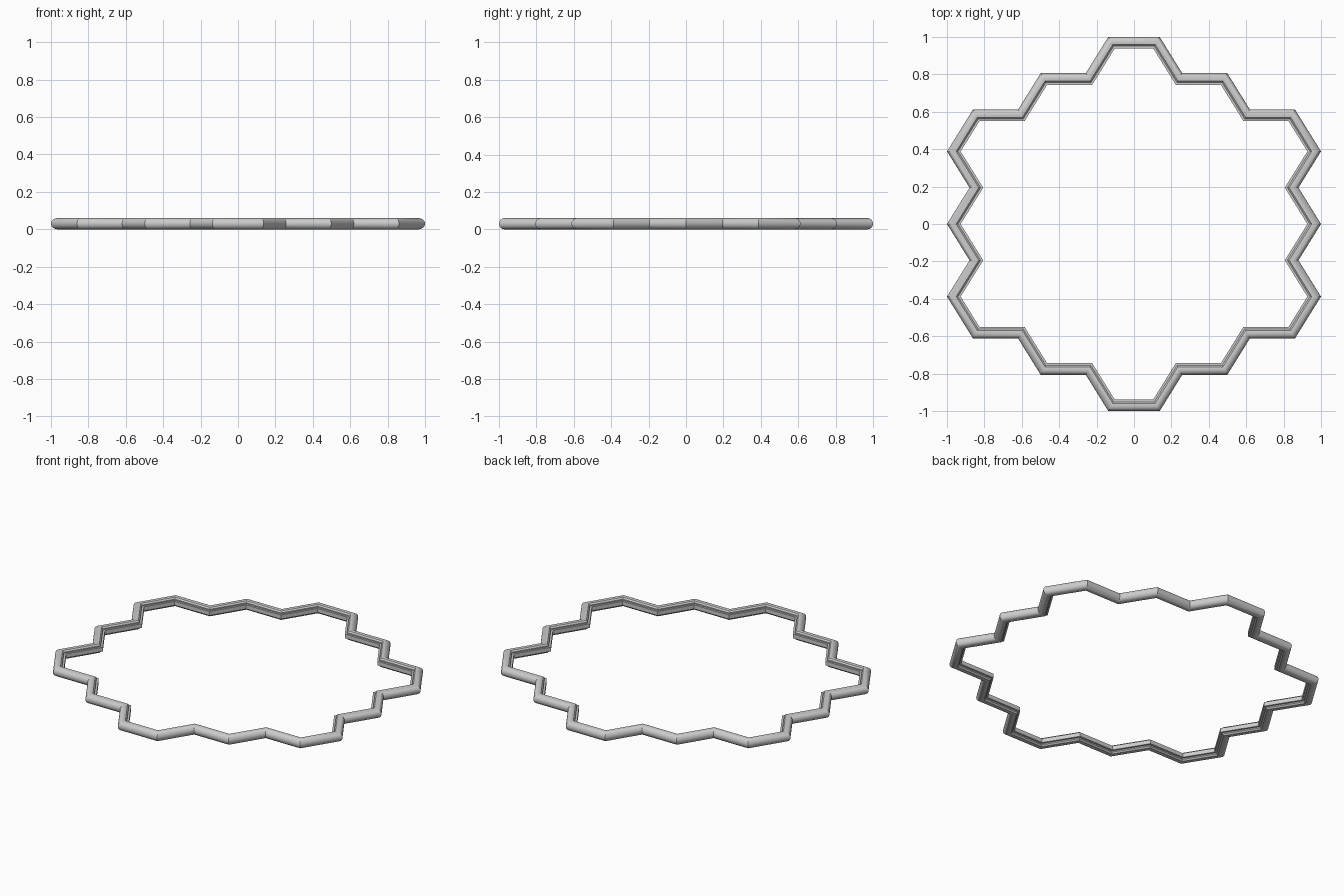
import bpy, bmesh, math
from mathutils import Vector

if "Cube" in bpy.data.objects:
    bpy.data.objects.remove(bpy.data.objects["Cube"])

S, H = 0.241, 0.194   # cell side along x, half cell height along y

# one quadrant of the honeycomb outline (cell units), mirrored to a closed path
quad = [(4, 0), (3.5, 1), (4, 2), (3.5, 3), (2.5, 3), (2, 4), (1, 4), (0.5, 5)]
half = quad + [(-x, y) for x, y in reversed(quad)]
cells = half + [(x, -y) for x, y in reversed(half[1:-1])]
path = [Vector((x * S, y * H)) for x, y in cells]

# tube cross-section: (outward offset, z); round outside, narrow lip inside
R, ZC = 0.03, 0.03
profile = []
for i in range(13):
    a = math.radians(-90 + 15 * i)
    profile.append((R * math.cos(a), ZC + R * math.sin(a)))
profile += [(-0.012, 0.058), (-0.02, 0.050), (-0.02, 0.043), (-0.032, 0.043),
            (-0.032, 0.017), (-0.02, 0.017), (-0.02, 0.010), (-0.012, 0.002)]

# sweep the section round the outline with mitred corners
bm = bmesh.new()
rings = []
n = len(path)
for i, p in enumerate(path):
    d0 = (p - path[i - 1]).normalized()
    d1 = (path[(i + 1) % n] - p).normalized()
    n0, n1 = Vector((d0.y, -d0.x)), Vector((d1.y, -d1.x))
    m = (n0 + n1) / (1 + n0.dot(n1))
    rings.append([bm.verts.new((p.x + m.x * o, p.y + m.y * o, z)) for o, z in profile])
k = len(profile)
for i in range(n):
    a, b = rings[i], rings[(i + 1) % n]
    for j in range(k):
        bm.faces.new((a[j], b[j], b[(j + 1) % k], a[(j + 1) % k]))
bmesh.ops.recalc_face_normals(bm, faces=bm.faces)

mesh = bpy.data.meshes.new("honeycomb_border_tube")
bm.to_mesh(mesh)
bm.free()
tube = bpy.data.objects.new("honeycomb_border_tube", mesh)
bpy.context.collection.objects.link(tube)
bpy.context.view_layer.objects.active = tube
tube.select_set(True)
bpy.ops.object.shade_smooth_by_angle(angle=math.radians(30))
